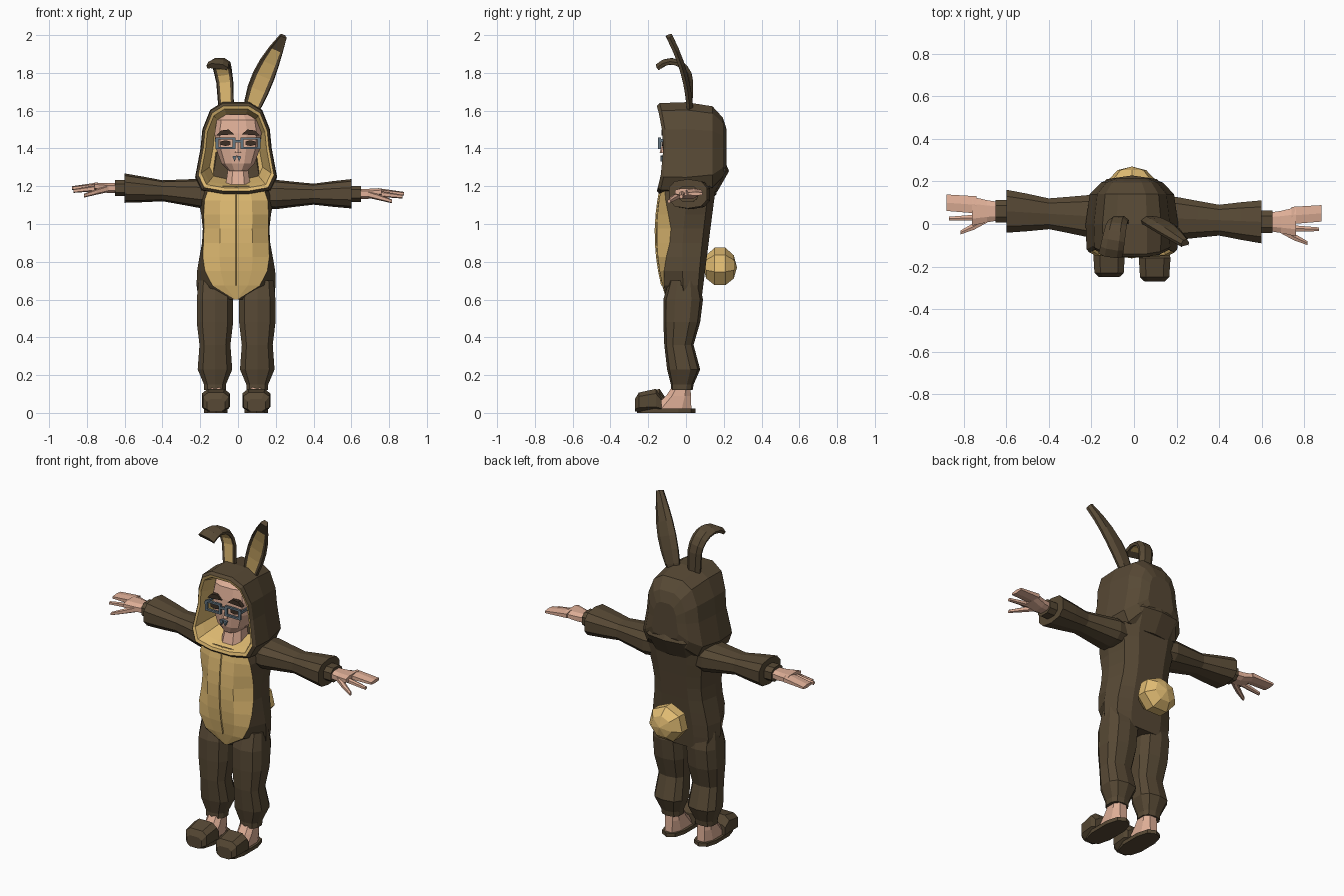
import bpy, bmesh
from math import cos, sin, pi, tau, sqrt, copysign
from mathutils import Vector

if "Cube" in bpy.data.objects:
    bpy.data.objects.remove(bpy.data.objects["Cube"])

CENTRE = -.01  # body centre line
SIDES = (("left", 1), ("right", -1))


def material(name, *rgb):
    mat = bpy.data.materials.new(name)
    mat.use_nodes = True
    mat.diffuse_color = (*rgb, 1)
    mat.node_tree.nodes["Principled BSDF"].inputs["Base Color"].default_value = (*rgb, 1)
    return mat


BROWN = material("brown_fleece", .095, .066, .035)
CREAM = material("cream_fleece", .75, .5, .17)
SKIN = material("skin", .74, .43, .31)
BLUE = material("blue_grey_frame", .13, .18, .22)
DARK = material("dark_hair", .045, .028, .018)


def finish(name, bm, mats):
    bmesh.ops.recalc_face_normals(bm, faces=bm.faces)
    mesh = bpy.data.meshes.new(name)
    bm.to_mesh(mesh)
    bm.free()
    for mat in mats:
        mesh.materials.append(mat)
    bpy.context.collection.objects.link(bpy.data.objects.new(name, mesh))


def loft(name, rings, *mats, rule=lambda band, side: False):
    """Skin closed rings and cap both ends; the rule picks faces of the second material."""
    bm = bmesh.new()
    rows = [[bm.verts.new(point) for point in ring] for ring in rings]
    for band, (low, high) in enumerate(zip(rows, rows[1:])):
        for side in range(len(low)):
            face = bm.faces.new((low[side - 1], low[side], high[side], high[side - 1]))
            face.material_index = int(rule(band, side))
    bm.faces.new(rows[0]).material_index = int(rule(0, 0))
    bm.faces.new(rows[-1])
    finish(name, bm, mats)


def oval(centre, u, v, count=10, power=.75):
    """Rounded box-like ring with half axes u and v."""
    ring = []
    for k in range(count):
        angle = tau * (k + .5) / count
        a, b = cos(angle), sin(angle)
        ring.append(Vector(centre) + Vector(u) * copysign(abs(a) ** power, a)
                    + Vector(v) * copysign(abs(b) ** power, b))
    return ring


def upright(name, x, rows, mat, count=10):
    """Stack of level ovals; each row is height, half width, front y and back y."""
    loft(name, [oval((x, (front + back) / 2, z), (wide, 0, 0), (0, (back - front) / 2, 0), count)
                for z, wide, front, back in rows], mat)


def plate(name, points, y, depth, mat):
    """Flat polygon in x and z, given a depth along y."""
    loft(name, [[(x, y + d, z) for x, z in points] for d in (0, depth)], mat)


def box(name, x, z, wide, high, y, depth, mat):
    corners = ((-1, -1), (1, -1), (1, 1), (-1, 1))
    plate(name, [(x + a * wide / 2, z + b * high / 2) for a, b in corners], y, depth, mat)


# Torso: the front columns follow an oval, which becomes the belly
def belly_y(z):
    return .45 * (z - .95) ** 2 - .16


def torso_ring(z):
    front, back = belly_y(z), .085 + .13 * (z - .6)
    middle = (front + back) / 2
    wide = .193 + .017 * cos(12 * (z - .7))
    belly = .97 * sqrt(max(1 - ((z - .95) / .35) ** 2, .001))
    ring = []
    for k in (-1, -.5, 0, .5, 1):
        bulge = (1 - abs(k * belly) ** 3) ** (1 / 3)
        ring.append((CENTRE + k * belly * wide, middle + (front - middle) * bulge, z))
    for k in range(6):
        angle = pi * k / 5
        ring.append((CENTRE + wide * copysign(abs(cos(angle)) ** .6, cos(angle)),
                     middle + (back - middle) * abs(sin(angle)) ** .6, z))
    return ring


levels = [.6 + .075 * k for k in range(9)]
loft("torso", [torso_ring(z) for z in levels], BROWN, CREAM, rule=lambda band, side: 0 < side < 5)
loft("zip", [[(CENTRE + a, belly_y(z) + b, z) for a, b in ((-.006, .006), (0, -.006), (.006, .006))]
             for z in levels[1:]], CREAM)

# Fluffy tail
bm = bmesh.new()
bmesh.ops.create_uvsphere(bm, u_segments=7, v_segments=5, radius=1)
for v in bm.verts:
    v.co = (v.co.x * .118 + CENTRE, v.co.z * .09 + .18, v.co.y * .11 + .77)
finish("tail", bm, [CREAM])

# Legs, feet and slippers
leg = ((.7, .09, -.09, .07), (.6, .1, -.12, .09), (.48, .1, -.12, .075), (.36, .085, -.115, .04),
       (.23, .095, -.1, .075), (.15, .06, -.08, .04), (.12, .06, -.08, .035))
foot = ((.16, .045, -.06, .025), (.09, .05, -.11, .03), (.02, .05, -.19, .035))
toe = ((-.26, .05, .07), (-.24, .072, .105), (-.15, .078, .125), (-.12, .07, .08))
for side, s in SIDES:
    x = CENTRE + s * .107
    upright(side + "_leg", x + s * .005, leg, BROWN)
    upright(side + "_foot", x, foot, SKIN, 8)
    upright(side + "_sole", x, [(z, .065, -.25 - s * .01, .05) for z in (0, .022)], BROWN)
    loft(side + "_slipper", [oval((x, y - s * .01, high / 2 + .005), (wide, 0, 0), (0, 0, high / 2), 8, .6)
                             for y, wide, high in toe], BROWN)

# Sleeves, cuffs and hands
for side, s, wrist_y, wrist_z in (("left", 1, .01, 1.16), ("right", -1, .06, 1.19)):
    shoulder, wrist = Vector((s * .1, .03, 1.155)), Vector((s * .6, wrist_y, wrist_z))

    def limb(name, rows, mat, count=8):
        """Rows are distance out, half depth, half height, and shift in y and z."""
        rings = []
        for out, deep, high, dy, dz in rows:
            middle = shoulder.lerp(wrist, min(2 * out - .2, 1))
            middle.x = s * out
            rings.append(oval(middle + Vector((0, dy, dz)), (0, deep, 0), (0, 0, high), count))
        loft(side + name, rings, mat)

    puffs = [(k / 10, .09 + .015 * cos(1.6 * k - 3.2)) for k in range(1, 7)]
    limb("_sleeve", [(out, deep, deep * .74, 0, 0) for out, deep in puffs], BROWN, 10)
    limb("_cuff", [(out, .056, .045, 0, 0) for out in (.59, .65)], BROWN)
    limb("_palm", ((.63, .045, .028, 0, 0), (.69, .055, .028, 0, 0), (.76, .072, .02, 0, .01)), SKIN)
    limb("_fingers", ((.74, .045, .02, .03, .01), (.88, .043, .01, .04, 0)), SKIN, 6)
    limb("_small_finger", ((.74, .016, .016, -.03, 0), (.87, .01, .01, -.035, -.015)), SKIN, 6)
    limb("_thumb", ((.68, .02, .02, -.03, 0), (.75, .018, .015, -.07, -.02),
                    (.815, .01, .01, -.1, -.04)), SKIN, 6)

# Hood: one outline scaled from the cream lining, over the rim, to the back
half = ((.07, .24), (.135, .2), (.175, .1), (.185, 0), (.213, -.15), (.18, -.22), (.07, -.24))
outline = half + tuple((-x, z) for x, z in reversed(half))


def hood_ring(y, size, curve=0):
    return [(CENTRE + x * size, y + curve * (1 - (z / .24) ** 2), 1.4 + z * size) for x, z in outline]


hood = [hood_ring(y, size, .035 if y < 0 else 0) for y, size in (
    (.02, .66), (-.1, .8), (-.15, .87), (-.155, .94), (-.14, 1),
    (0, 1.02), (.14, .93), (.195, .68), (.215, .42))]
loft("hood", hood, BROWN, CREAM, rule=lambda band, side: band < 3)
upright("hood_hem", CENTRE, ((1.38, .15, 0, .185), (1.28, .175, 0, .228), (1.17, .15, 0, .165)), BROWN)

# Head, neck and nose
head = ((1.28, .05, -.105), (1.32, .09, -.12), (1.4, .12, -.125), (1.48, .127, -.122),
        (1.55, .115, -.11), (1.58, .08, -.08))
upright("head", 0, [(*row, .08) for row in head], SKIN, 12)
upright("neck", 0, ((1.17, .075, -.115, .05), (1.3, .055, -.08, .05)), SKIN, 8)
upright("nose", 0, ((1.375, .02, -.14, -.1), (1.43, .01, -.125, -.1)), SKIN, 6)

# Face details: the spectacles are built from bars
for side, s in SIDES:
    eye = s * .066
    plate(side + "_brow", [(s * x, z) for x, z in ((.02, 1.475), (.05, 1.5), (.09, 1.495), (.115, 1.468))],
          -.129, .025, DARK)
    plate(side + "_eye", [(p.x, p.z) for p in oval((eye, 0, 1.428), (.03, 0, 0), (0, 0, .015), 6)],
          -.129, .009, DARK)
    plate(side + "_chin_tuft", [(s * x - .006, z) for x, z in ((0, 1.362), (.024, 1.358), (.012, 1.33))],
          -.136, .02, BLUE)
    for end, d in (("outer", 1), ("inner", -1)):
        box(f"{side}_{end}_frame", eye + s * d * .045, 1.428, .014, .06, -.147, .014, BLUE)
    for end, d in (("upper", 1), ("lower", -1)):
        box(f"{side}_{end}_frame", eye, 1.428 + d * .025, .1, .011, -.147, .014, BLUE)
    box(side + "_temple_arm", s * .117, 1.442, .01, .015, -.145, .12, BLUE)
box("bridge", 0, 1.438, .04, .013, -.146, .012, BLUE)


# Rabbit ears: flat-fronted section swept along a path, with a cream inner face
section = ((-.62, .7), (.62, .7), (.9, .9), (1, 0), (.5, -1), (-.5, -1), (-1, 0), (-.9, .9))


def ear(name, path, widths):
    rings = []
    for i, (point, wide) in enumerate(zip(path, widths)):
        along = (path[min(i + 1, len(path) - 1)] - path[max(i - 1, 0)]).normalized()
        front = Vector((1, 0, 0)).cross(along).normalized()
        across = along.cross(front)
        rings.append([point + across * (a * wide) + front * (b * .018) for a, b in section])
    loft(name, rings, BROWN, CREAM, rule=lambda band, side: side == 1 and band < len(path) - 2)


steps = [k / 6 for k in range(7)]
ear("left_ear", [Vector((.06 + .12 * t + .06 * t * t, .02 - .11 * t * t, 1.57 + .425 * t)) for t in steps],
    [.06 * sin(.6 + 2.2 * t) for t in steps])
bend = [Vector((-.07 - .04 * t, .1 * cos(2.3 * t) - .08, 1.75 + .11 * sin(2.3 * t))) for t in steps]
ear("right_ear", [Vector((-.06, .015, 1.57))] + bend, [.04] + [.045 + .013 * t for t in steps])
